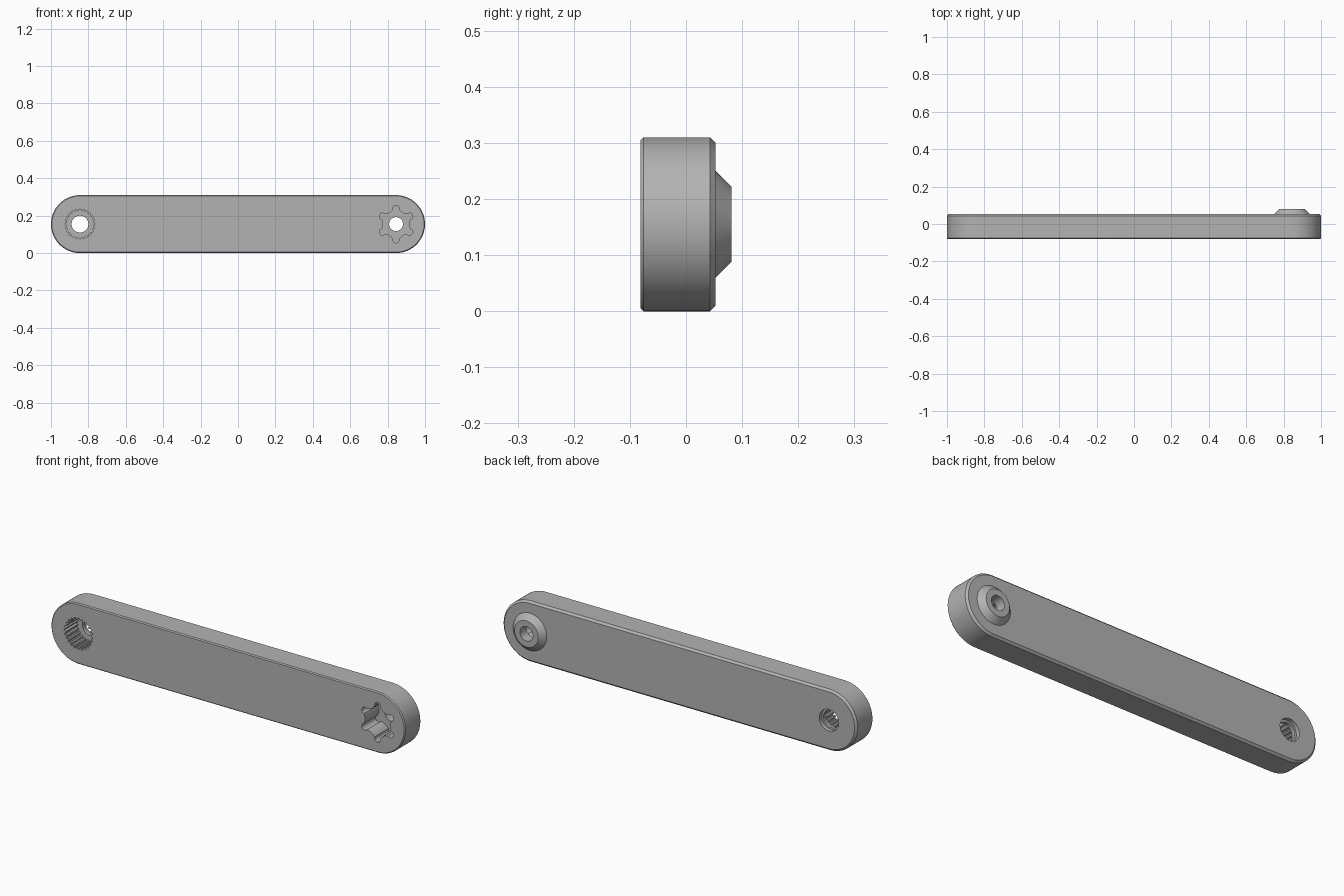
import bpy
from math import sin, cos, pi, radians

if "Cube" in bpy.data.objects:
    bpy.data.objects.remove(bpy.data.objects["Cube"])

END_X, MID_Z, RADIUS = 0.845, 0.155, 0.155

grey = bpy.data.materials.new("grey plastic")
grey.use_nodes = True
grey.diffuse_color = (0.45, 0.45, 0.45, 1)
grey.node_tree.nodes["Principled BSDF"].inputs["Base Color"].default_value = grey.diffuse_color


def circle(r, n=48):
    return [(r * cos(2 * pi * i / n), r * sin(2 * pi * i / n)) for i in range(n)]


def capsule(r, n=32):
    """Outline of the arm: two half circles joined by straight sides."""
    pts = []
    for side, start in ((1, -pi / 2), (-1, pi / 2)):
        for i in range(n + 1):
            a = start + pi * i / n
            pts.append((side * END_X + r * cos(a), r * sin(a)))
    return pts


def spline_outline(outer, inner, teeth=24):
    """Toothed socket outline with flat crests and roots."""
    pts = []
    for i in range(teeth):
        for step, r in ((-0.32, inner), (-0.12, outer), (0.12, outer), (0.32, inner)):
            a = 2 * pi * (i + step) / teeth
            pts.append((r * cos(a), r * sin(a)))
    return pts


def star_outline(tip=0.084, lobe=0.017, waist=0.07):
    """Six pointed star with a round lobe on each tip and hollow sides."""
    pts = []
    for k in range(6):
        a = radians(30 + 60 * k)
        for i in range(9):
            b = a + radians(-110 + 27.5 * i)
            pts.append((tip * cos(a) + lobe * cos(b), tip * sin(a) + lobe * sin(b)))
        for turn in (22, 30, 38):
            b = a + radians(turn)
            r = waist + 0.0002 * (turn - 30) ** 2 / 10
            pts.append((r * cos(b), r * sin(b)))
    return pts


def loft(name, x, sections):
    """Join outlines of equal length placed at successive y positions."""
    n = len(sections[0][1])
    verts = [(x + px, y, MID_Z + pz) for y, ring in sections for px, pz in ring]
    faces = [tuple(range(n)), tuple(reversed(range(len(verts) - n, len(verts))))]
    for s in range(len(sections) - 1):
        for i in range(n):
            j = (i + 1) % n
            faces.append((s * n + j, s * n + i, s * n + n + i, s * n + n + j))
    mesh = bpy.data.meshes.new(name)
    mesh.from_pydata(verts, [], faces)
    mesh.materials.append(grey)
    obj = bpy.data.objects.new(name, mesh)
    bpy.context.collection.objects.link(obj)
    return obj


# Long arm with a small front chamfer and a larger back chamfer
arm = loft("arm", 0, [(-0.081, capsule(RADIUS - 0.005)), (-0.076, capsule(RADIUS)),
                      (0.043, capsule(RADIUS)), (0.053, capsule(RADIUS - 0.01))])

# Tapered boss on the back
boss = loft("boss", END_X, [(0.03, circle(0.095)), (0.053, circle(0.095)),
                            (0.081, circle(0.067))])

# Sockets and screw holes
spline = spline_outline(0.081, 0.071)
star = star_outline()
cutters = [
    loft("spline_socket", -END_X, [(-0.12, spline), (0.015, spline)]),
    loft("screw_hole", -END_X, [(-0.05, circle(0.045)), (0.033, circle(0.045)),
                                (0.033, circle(0.055)), (0.1, circle(0.055))]),
    loft("star_socket", END_X, [(-0.12, star), (0.03, star)]),
    loft("boss_hole", END_X, [(-0.05, circle(0.037)), (0.12, circle(0.037))]),
]

bpy.context.view_layer.objects.active = arm
for part in [boss] + cutters:
    mod = arm.modifiers.new(part.name, "BOOLEAN")
    mod.operation = "UNION" if part is boss else "DIFFERENCE"
    mod.solver = "EXACT"
    mod.object = part
    bpy.ops.object.modifier_apply(modifier=mod.name)
    bpy.data.objects.remove(part)

# Smooth the round sides, keep the chamfers and socket edges crisp
bpy.ops.object.select_all(action="DESELECT")
arm.select_set(True)
bpy.ops.object.shade_smooth_by_angle(angle=radians(25))
